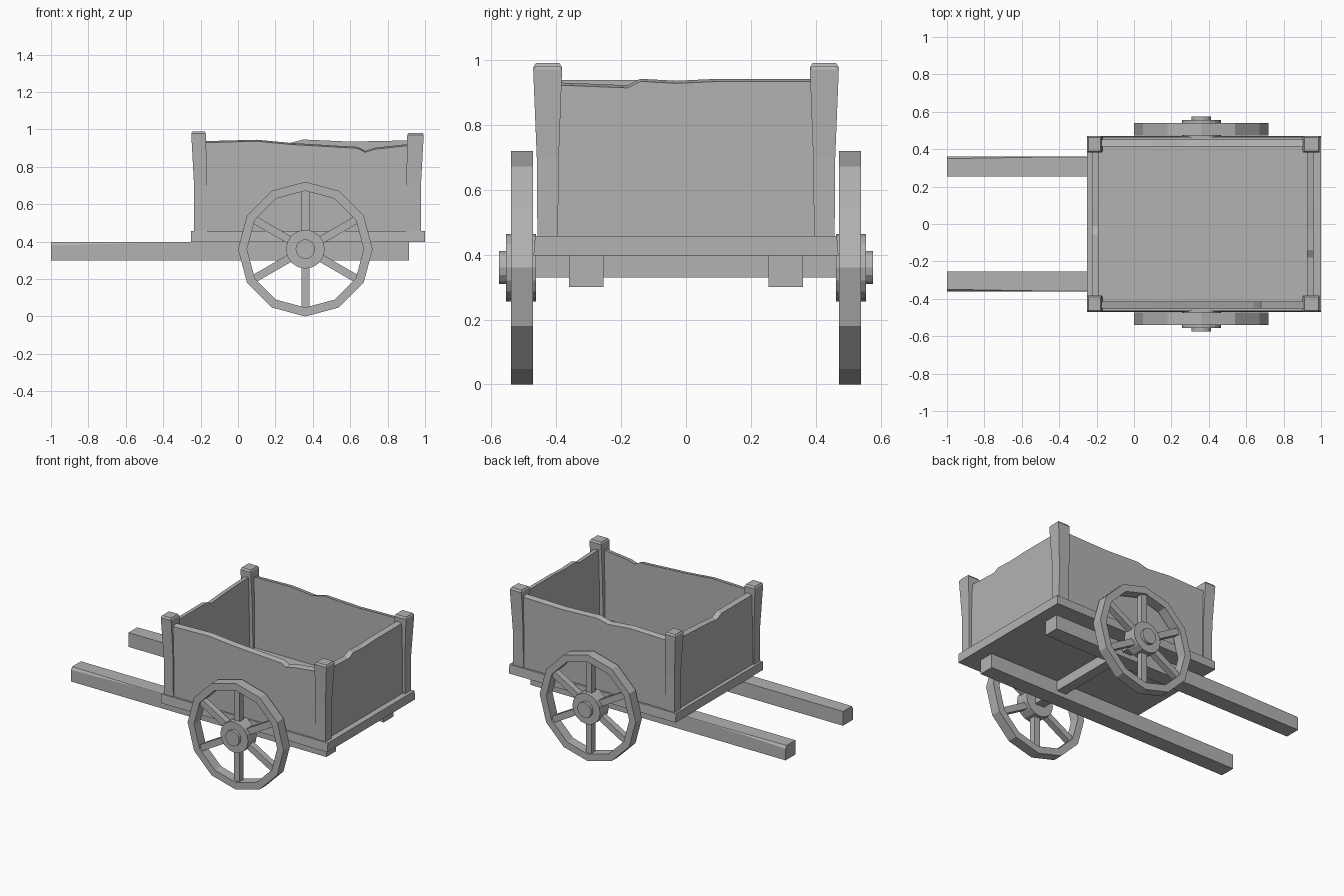
import bpy, bmesh, math
from mathutils import Matrix, Vector

if "Cube" in bpy.data.objects:
    bpy.data.objects.remove(bpy.data.objects["Cube"])

GREY = (0.45, 0.45, 0.45, 1)
wood = bpy.data.materials.new("weathered_grey_wood")
wood.use_nodes = True
wood.diffuse_color = GREY
wood.node_tree.nodes["Principled BSDF"].inputs["Base Color"].default_value = GREY


def finish(name, bm):
    bmesh.ops.recalc_face_normals(bm, faces=bm.faces)
    mesh = bpy.data.meshes.new(name)
    bm.to_mesh(mesh)
    bm.free()
    mesh.materials.append(wood)
    obj = bpy.data.objects.new(name, mesh)
    bpy.context.collection.objects.link(obj)
    return obj


def loft(bm, rings, closed=False):
    """Skin a list of equal-length point rings; cap the ends or join them."""
    loops = [[bm.verts.new(p) for p in ring] for ring in rings]
    n = len(loops[0])
    pairs = list(zip(loops, loops[1:] + loops[:1])) if closed else list(zip(loops, loops[1:]))
    for a, b in pairs:
        for i in range(n):
            j = (i + 1) % n
            bm.faces.new((a[i], a[j], b[j], b[i]))
    if not closed:
        bm.faces.new(loops[0])
        bm.faces.new(loops[-1])


def rect(x0, x1, y0, y1, z):
    return [(x0, y0, z), (x1, y0, z), (x1, y1, z), (x0, y1, z)]


def block(name, *rings):
    bm = bmesh.new()
    loft(bm, [rect(*r) for r in rings])
    return finish(name, bm)


def circle(r, y, n):
    return [(r * math.cos(math.tau * i / n), y, r * math.sin(math.tau * i / n)) for i in range(n)]


# Floor bed with a slightly worn upper edge
block("floor", (-0.25, 1.0, -0.47, 0.47, 0.397), (-0.25, 1.0, -0.465, 0.465, 0.457))


# Side boards: worn top edge, outer lip chipped a little lower
def board(name, top, inner, outer, along_x):
    bm = bmesh.new()
    rings = []
    for t, z in top:
        section = [(inner, 0.45), (outer, 0.45), (outer, z - 0.008), (inner, z)]
        rings.append([(t, d, h) if along_x else (d, t, h) for d, h in section])
    loft(bm, rings)
    finish(name, bm)


board("right_board", [(-0.2, 0.937), (0.1, 0.945), (0.28, 0.928), (0.55, 0.912), (0.64, 0.907),
                      (0.68, 0.886), (0.73, 0.902), (0.94, 0.925)], -0.415, -0.452, True)
board("left_board", [(-0.2, 0.935), (0.1, 0.942), (0.27, 0.926), (0.35, 0.946), (0.6, 0.935),
                     (0.94, 0.942)], 0.415, 0.452, True)
board("back_board", [(-0.43, 0.932), (-0.18, 0.922), (-0.14, 0.942), (-0.03, 0.936),
                     (0.1, 0.942), (0.43, 0.942)], 0.925, 0.96, False)
board("front_board", [(-0.43, 0.938), (-0.06, 0.938), (-0.01, 0.916), (0.1, 0.926),
                      (0.43, 0.942)], -0.19, -0.225, False)

# Corner posts, flaring towards chamfered tops
for side, s in (("right", -1), ("left", 1)):
    for end, lo, hi, h in (("front", (-0.235, -0.165), (-0.25, -0.172), 0.99),
                           ("back", (0.9, 0.978), (0.905, 0.993), 0.982)):
        block(f"{side}_{end}_post",
              (*lo, s * 0.395, s * 0.458, 0.45),
              (lo[0], lo[1], s * 0.392, s * 0.46, 0.7),
              (*hi, s * 0.382, s * 0.471, h - 0.012),
              (hi[0] + 0.006, hi[1] - 0.006, s * 0.39, s * 0.463, h))

# Long shafts with the upper outer edge worn away towards the handle
for side, s in (("right", -1), ("left", 1)):
    bm = bmesh.new()
    loft(bm, [[(x, s * 0.255, 0.3), (x, s * 0.36, 0.3), (x, s * 0.36, 0.397 - c),
               (x, s * (0.36 - c * 0.6), 0.397), (x, s * 0.255, 0.397)]
              for x, c in ((-1.0, 0.018), (-0.5, 0.004), (0.915, 0.002))])
    finish(f"{side}_shaft", bm)

# Axle beam
block("axle", (0.325, 0.395, -0.48, 0.48, 0.33), (0.325, 0.395, -0.48, 0.48, 0.4))

# Wheels: twelve-sided rim, six spokes, hub and cap
CENTRE = Vector((0.36, 0, 0.36))
for side, s in (("right", -1), ("left", 1)):
    parts = []
    bm = bmesh.new()
    loft(bm, [circle(r, s * y, 12) for r, y in
              ((0.36, 0.472), (0.36, 0.54), (0.312, 0.54), (0.312, 0.472))], closed=True)
    parts.append(finish(f"{side}_wheel_rim", bm))

    bm = bmesh.new()
    for k in range(6):
        turn = Matrix.Rotation(math.radians(30 + 60 * k), 3, "Y")
        loft(bm, [[turn @ Vector((x, y, z)) for x, y in
                   ((-0.021, s * 0.485), (0.021, s * 0.485), (0.021, s * 0.527), (-0.021, s * 0.527))]
                  for z in (0.06, 0.33)])
    bmesh.ops.rotate(bm, verts=bm.verts, matrix=Matrix.Rotation(math.radians(30), 3, "Y"))
    parts.append(finish(f"{side}_wheel_spokes", bm))

    bm = bmesh.new()
    loft(bm, [circle(0.104, s * 0.462, 16), circle(0.104, s * 0.555, 16)])
    parts.append(finish(f"{side}_wheel_hub", bm))
    bm = bmesh.new()
    loft(bm, [circle(0.052, s * 0.54, 14), circle(0.052, s * 0.576, 14)])
    parts.append(finish(f"{side}_hub_cap", bm))
    for p in parts:
        p.location = CENTRE
